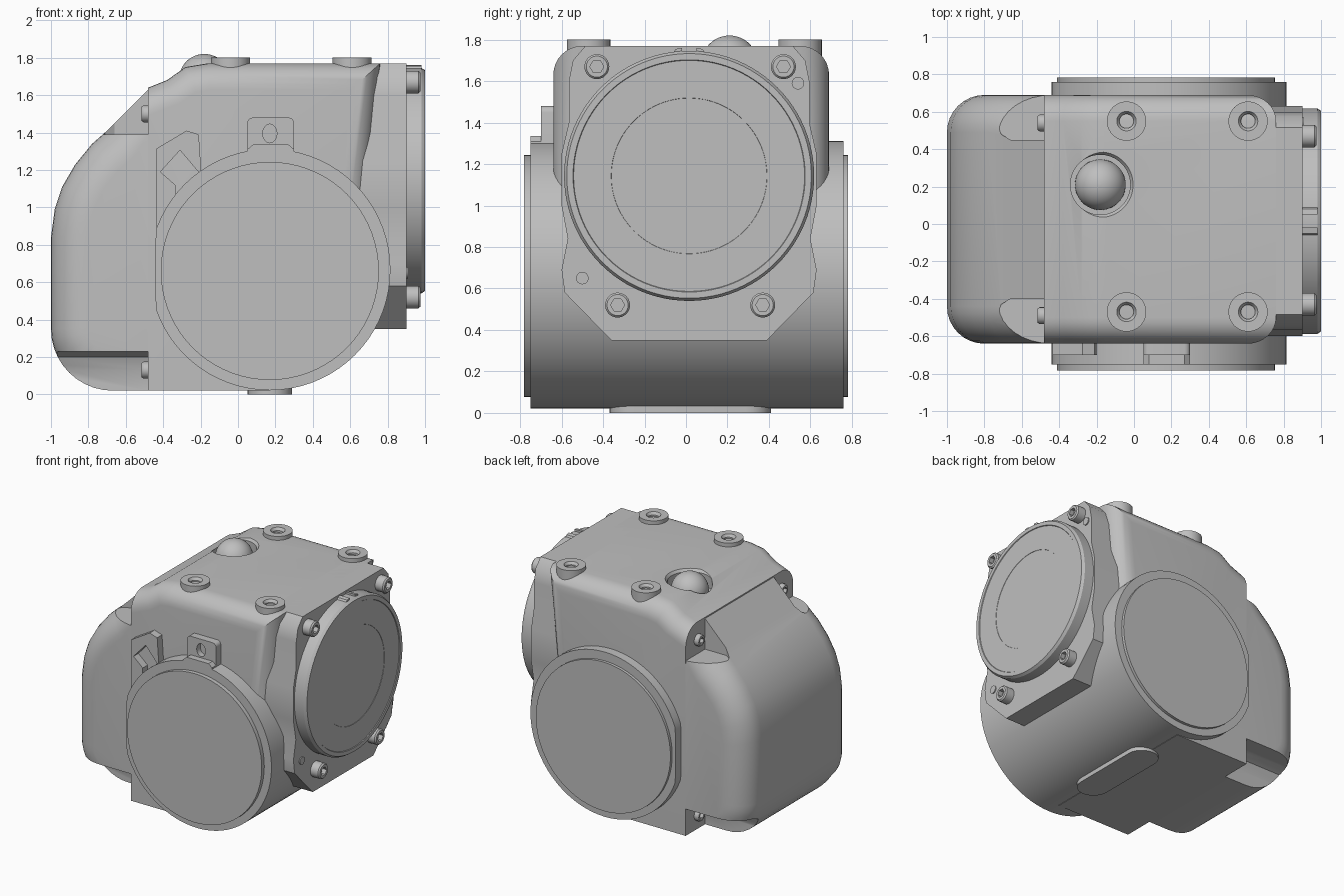
import bpy, bmesh
from math import sin, cos, pi, radians
from mathutils import Vector

cube = bpy.data.objects.get("Cube")
if cube:
    bpy.data.objects.remove(cube, do_unlink=True)

grey = bpy.data.materials.new("machined grey")
grey.use_nodes = True
grey.diffuse_color = (0.52, 0.52, 0.52, 1)
bsdf = next(n for n in grey.node_tree.nodes if n.type == 'BSDF_PRINCIPLED')
bsdf.inputs["Base Color"].default_value = grey.diffuse_color
bsdf.inputs["Roughness"].default_value = 0.6


def loft(name, rings):
    """Skin a stack of equal-length rings and cap both ends."""
    bm = bmesh.new()
    rows = [[bm.verts.new(p) for p in ring] for ring in rings]
    n = len(rows[0])
    for a, b in zip(rows, rows[1:]):
        for i in range(n):
            j = (i + 1) % n
            bm.faces.new((a[i], a[j], b[j], b[i]))
    bm.faces.new(rows[0])
    bm.faces.new(rows[-1])
    bmesh.ops.remove_doubles(bm, verts=bm.verts, dist=1e-5)
    bmesh.ops.recalc_face_normals(bm, faces=bm.faces)
    mesh = bpy.data.meshes.new(name)
    bm.to_mesh(mesh)
    bm.free()
    mesh.materials.append(grey)
    ob = bpy.data.objects.new(name, mesh)
    bpy.context.collection.objects.link(ob)
    return ob


def place(u, v, w, axis):
    """Profile coordinates u, v with depth w along the axis."""
    return {'X': (w, u, v), 'Y': (u, w, v), 'Z': (u, v, w)}[axis]


def prism(name, poly, axis, a, b):
    return loft(name, [[place(u, v, w, axis) for u, v in poly] for w in (a, b)])


def lathe(name, profile, centre, axis, seg=64, hexed=()):
    """Turn (radius, depth) pairs; the rings listed in hexed become hexagons."""
    rings = []
    for k, (r, w) in enumerate(profile):
        ring = []
        for i in range(seg):
            t = 2 * pi * i / seg
            q = r * cos(pi / 6) / cos(t % (pi / 3) - pi / 6) if k in hexed else r
            ring.append(place(centre[0] + q * cos(t), centre[1] + q * sin(t), w, axis))
        rings.append(ring)
    return loft(name, rings)


def inset(poly, dist):
    """Move each edge of a counter-clockwise outline inward by its own distance."""
    lines = []
    for i, p in enumerate(poly):
        p, q = Vector(p), Vector(poly[(i + 1) % len(poly)])
        d = (q - p).normalized()
        nrm = Vector((-d.y, d.x))
        lines.append((nrm, nrm.dot(p) + dist[i]))
    out = []
    for i in range(len(poly)):
        (a, c), (b, e) = lines[i - 1], lines[i]
        det = a.x * b.y - a.y * b.x
        out.append(((c * b.y - a.y * e) / det, (a.x * e - c * b.x) / det))
    return out


def rounded_shell(name, poly, sharp, r, y0, y1, steps=8):
    """Extrude along y with the rim rounded, except on the sharp edges."""
    rings = []
    for side, y in ((-1, y0), (1, y1)):
        part = []
        for k in range(steps + 1):
            t = pi / 2 * k / steps
            d = r * (1 - sin(t))
            pts = inset(poly, [0 if i in sharp else d for i in range(len(poly))])
            part.append([(u, y - side * r * (1 - cos(t)), v) for u, v in pts])
        rings += part if side < 0 else part[::-1]
    return loft(name, rings)


def cut(ob, cutter):
    cutter.hide_render = True
    mod = ob.modifiers.new("cut", 'BOOLEAN')
    mod.operation, mod.solver, mod.object = 'DIFFERENCE', 'EXACT', cutter
    bpy.context.view_layer.objects.active = ob
    bpy.ops.object.modifier_apply(modifier=mod.name)
    bpy.data.objects.remove(cutter, do_unlink=True)


def arc(cx, cz, rx, rz, a0, a1, n):
    return [(cx + rx * cos(radians(a0 + (a1 - a0) * i / n)),
             cz + rz * sin(radians(a0 + (a1 - a0) * i / n))) for i in range(n + 1)]


# main housing with a dome recess in its roof
block = rounded_shell("main_housing", [
    (-.48, .02), (.17, .02), (.76, .67), (.69, 1.05), (.76, 1.77),
    (-.16, 1.77), (-.28, 1.75), (-.38, 1.68), (-.48, 1.64)], (0, 1, 8), .14, -.64, .69)
cut(block, lathe("dome_recess", [(.16, 1.66), (.16, 1.75), (.19, 1.79), (.19, 1.9)],
                 (-.18, .21), 'Z'))
lathe("dome", [(.135 * cos(pi / 2 * i / 12) + .0005, 1.685 + .135 * sin(pi / 2 * i / 12))
               for i in range(-3, 13)], (-.18, .21), 'Z', 48)

# rear cover with corner pockets
cover = rounded_shell("rear_cover",
                      [(-.48, .02), (-.48, 1.63), (-.7, 1.41), (-.78, 1.34), (-.87, 1.23),
                       (-.94, 1.11), (-.98, .99), (-1, .84)]
                      + arc(-.67, .35, .33, .33, 180, 270, 10), (0,), .2, -.64, .69)
for side, wall in ((1, .45), (-1, -.40)):
    def y(d):
        return wall + side * d
    cut(cover, prism("lower_pocket", [(y(0), -.2), (y(0), .13), (y(.03), .2),
                                      (y(.1), .23), (y(.6), .23), (y(.6), -.2)],
                     'X', -1.2, -.47))
    cut(cover, prism("upper_pocket", [(-.47, y(0)), (-.66, y(0)), (-.71, y(.03)),
                                      (-.73, y(.08)), (-.73, y(.6)), (-.47, y(.6))],
                     'Z', 1.39, 2))

# cross cylinder with a cover disc on each end
barrel = [(max(u, -.44), v) for u, v in arc(.17, .667, .645, .645, 0, 360, 72)[:-1]]
prism("cross_cylinder", barrel, 'Y', -.75, .76)
for name, s in (("front_disc", -1), ("back_disc", 1)):
    lathe(name, [(.583, s * .7), (.583, s * .782)], (.17, .66), 'Y', 72)

# bottom pad
prism("bottom_pad", arc(.17, .29, .12, .12, 0, 180, 12) + arc(.17, -.25, .12, .12, 180, 360, 12),
      'Z', 0, .06)

# flange plate, mirrored across its centre line
half = [(.375, .35), (.6, .58), (.615, .69), (.585, .84), (.615, 1.0), (.615, 1.25),
        (.58, 1.4), (.58, 1.6), (.56, 1.7), (.5, 1.77)]
MID = .015
prism("flange_plate", [(MID + u, v) for u, v in half]
      + [(MID - u, v) for u, v in reversed(half)], 'X', .62, .9)
lathe("flange_disc", [(.603, .85), (.603, .98), (.59, 1), (.56, 1), (.557, .995),
                      (.376, .995), (.375, .993)], (MID, 1.143), 'X', 96)
prism("flange_key", [(-.11, 1.66), (.14, 1.66), (.08, 1.755), (.05, 1.76), (.05, 1.72),
                     (-.02, 1.72), (-.02, 1.76), (-.05, 1.755)], 'X', .88, .98)
for u, v in ((-.5, .65), (.54, 1.59)):
    lathe("dowel", [(.03, .88), (.03, .908)], (u, v), 'X', 24)


# socket bolts
def bolt(name, u, v, base, tip, r):
    s = 1 if tip > base else -1
    lathe(name, [(r, base), (r, tip - s * .01), (r * .85, tip), (r * .56, tip),
                 (r * .56, tip - s * .035)], (u, v), 'X', 36, (3, 4))


for u, v in ((-.43, 1.67), (.47, 1.67), (-.33, .52), (.37, .52)):
    bolt("flange_bolt", u, v, .88, .975, .06)
for u in (-.49, .54):
    for v in (.13, 1.5):
        bolt("cover_bolt", u, v, -.46, -.515, .045)

# threaded mounting bosses on the roof
for u in (-.04, .61):
    for v in (-.47, .55):
        lathe("mount_boss", [(.105, 1.5), (.105, 1.8), (.052, 1.8),
                             (.038, 1.78), (.038, 1.7)], (u, v), 'Z', 40)

# front lug with a hole and foot, and hooked bracket
lug = prism("front_lug", [(.05, 1.2), (.3, 1.2)] + arc(.27, 1.45, .03, .03, 0, 90, 4)
            + arc(.08, 1.45, .03, .03, 90, 180, 4), 'Y', -.6, -.7)
cut(lug, prism("lug_hole", arc(.17, 1.395, .038, .05, 0, 360, 24)[:-1], 'Y', -.655, -.8))
prism("lug_foot", [(.05, 1.2), (.3, 1.2), (.3, 1.31), (.27, 1.335), (.08, 1.335), (.05, 1.31)],
      'Y', -.65, -.75)
prism("hook_bracket", [(-.435, .86), (-.435, 1.315), (-.275, 1.41), (-.21, 1.39), (-.195, 1.17),
                       (-.31, 1.305), (-.415, 1.19), (-.335, 1.12), (-.335, .86)],
      'Y', -.6, -.7)

# smooth shading with sharp edges kept
for ob in bpy.context.scene.objects:
    ob.select_set(ob.type == 'MESH' and not ob.hide_render)
bpy.context.view_layer.objects.active = block
bpy.ops.object.shade_smooth_by_angle(angle=radians(30))
